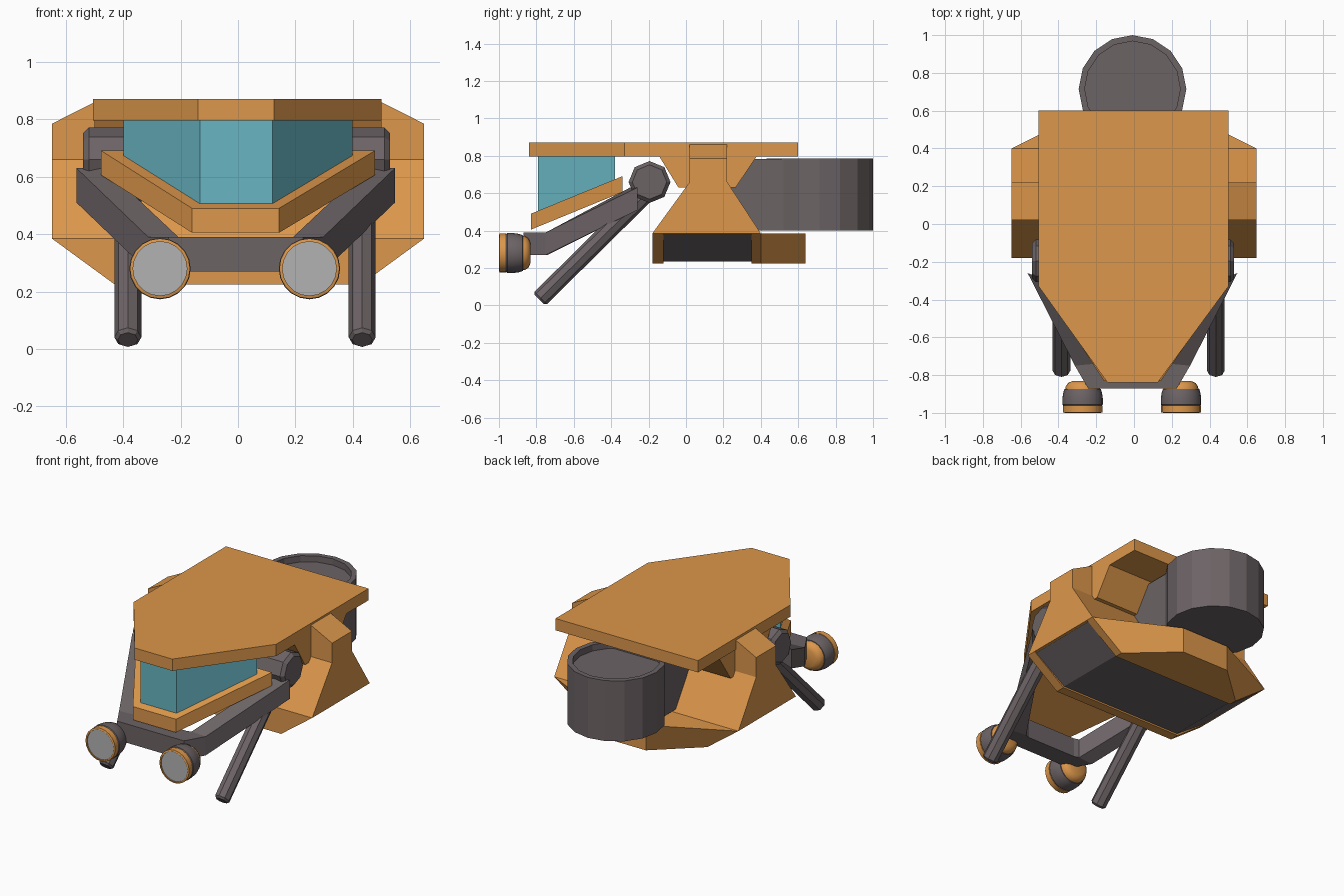
import bpy, bmesh
from math import sin, cos, pi
from mathutils import Vector

if "Cube" in bpy.data.objects:
    bpy.data.objects.remove(bpy.data.objects["Cube"])


def material(name, rgb):
    m = bpy.data.materials.new(name)
    m.diffuse_color = (*rgb, 1)
    m.use_nodes = True
    m.node_tree.nodes["Principled BSDF"].inputs["Base Color"].default_value = m.diffuse_color
    return m


ORANGE = material("orange_paint", (0.72, 0.31, 0.07))
GREY = material("dark_metal", (0.15, 0.125, 0.13))
GLASS = material("teal_glass", (0.14, 0.47, 0.55))
LENS = material("lamp_lens", (0.45, 0.45, 0.45))


def loft(name, rings, mat, smooth=False):
    """Skin matching closed rings and cap both ends."""
    bm = bmesh.new()
    vs = [[bm.verts.new(p) for p in r] for r in rings]
    n = len(rings[0])
    for a, b in zip(vs, vs[1:]):
        for i in range(n):
            j = (i + 1) % n
            bm.faces.new((a[i], a[j], b[j], b[i]))
    bm.faces.new(vs[0][::-1])
    bm.faces.new(vs[-1])
    bmesh.ops.recalc_face_normals(bm, faces=bm.faces)
    me = bpy.data.meshes.new(name)
    bm.to_mesh(me)
    bm.free()
    me.materials.append(mat)
    ob = bpy.data.objects.new(name, me)
    bpy.context.collection.objects.link(ob)
    if smooth:
        bpy.ops.object.select_all(action='DESELECT')
        ob.select_set(True)
        bpy.context.view_layer.objects.active = ob
        bpy.ops.object.shade_smooth_by_angle(angle=0.6)
    return ob


def lathe(name, origin, axis, profile, n, mat, smooth=False):
    """Revolve (radius, distance) pairs round an axis through origin."""
    o, d = Vector(origin), Vector(axis).normalized()
    u = Vector((1, 0, 0)) if abs(d.x) < 0.9 else Vector((0, 0, 1))
    w = d.cross(u)
    rings = [[o + d * t + (u * cos(2 * pi * i / n) + w * sin(2 * pi * i / n)) * r
              for i in range(n)] for r, t in profile]
    return loft(name, rings, mat, smooth)


def rod(name, a, b, r, c, mat):
    """Octagonal bar with chamfered ends."""
    d = Vector(b) - Vector(a)
    length = d.length
    lathe(name, a, d, [(r - c, 0), (r, c), (r, length - c), (r - c, length)], 8, mat)


def slab(name, plan, low, high, mat):
    """Plan outline raised between two height functions of y."""
    loft(name, [[(x, y, low(y)) for x, y in plan], [(x, y, high(y)) for x, y in plan]], mat)


def box_rings(levels):
    """Rectangles given as (half width, y min, y max, z)."""
    return [[(-w, a, z), (w, a, z), (w, b, z), (-w, b, z)] for w, a, b, z in levels]


# Roof plate
slab("roof", [(-.505, .6), (.5, .6), (.5, -.33), (.125, -.84), (-.14, -.84), (-.505, -.33)],
     lambda y: .797, lambda y: .872, ORANGE)

# Cab window and sloping sill
sill_top = lambda y: .49 + (y + .83) * .41
slab("window", [(-.4, -.38), (.4, -.38), (.12, -.79), (-.133, -.79)],
     lambda y: sill_top(y) - .01, lambda y: .8, GLASS)
slab("window_sill", [(-.477, -.34), (.477, -.34), (.143, -.83), (-.16, -.83)],
     lambda y: sill_top(y) - .085, sill_top, ORANGE)


# Lower hull with tapered tail and a recessed underside band
def hull_ring(y, d=0.0, top=.385):
    x1, x2, z = .649 - 1.2 * d, .43 - .5 * d, .225 + d
    return [(-x1, y, top), (-x2, y, z), (x2, y, z), (x1, y, top)]


tail = [(-.165, .64, .385), (-.165, .64, .225), (.165, .64, .225), (.165, .64, .385)]
loft("lower_hull", [hull_ring(-.18), hull_ring(-.12), hull_ring(-.12, .03), hull_ring(.35, .03),
                    hull_ring(.35), hull_ring(.4), tail], ORANGE)
loft("underside_panel", [hull_ring(-.12, .01, .38), hull_ring(.35, .01, .38)], GREY)

# Flared upper hull rising into the neck, and the roof support
loft("upper_hull", box_rings([(.649, -.18, .4, .385), (.649, .02, .22, .66),
                              (.649, .02, .22, .785), (.5, .02, .22, .86)]), ORANGE)
loft("roof_support", box_rings([(.5, -.04, .265, .63), (.5, -.145, .38, .8)]), ORANGE)

# Rear drum with open rim, and its mounting block
lathe("rear_drum", (-.008, .715, 0), (0, 0, 1),
      [(.285, .4), (.285, .785), (.253, .785), (.253, .745)], 16, GREY)
loft("drum_mount", box_rings([(.2, .15, .52, .4), (.2, .15, .52, .784)]), GREY)

# Cross axle and sloping legs
rod("axle", (-.54, -.195, .66), (.53, -.195, .66), .112, .02, GREY)
for side, x in (("left", -.384), ("right", .433)):
    rod(side + "_leg", (x, -.19, .62), (x, -.785, .032), .047, .012, GREY)

# Bumper frame: centre bar with arms rising backwards
stations = [((.555, -.26), (.455, -.3), .51), ((.305, -.75), (.2, -.74), .27),
            ((.235, -.87), (.17, -.75), .27)]
rings = []
for s, row in ((-1, stations), (1, stations[::-1])):
    for o, i, z in row:
        xo, xi = s * o[0] - .008, s * i[0] - .008
        rings.append([(xo, o[1], z), (xo, o[1], z + .12), (xi, i[1], z + .12), (xi, i[1], z)])
loft("bumper_frame", rings, GREY)

# Headlamps: rim, lens, housing and domed back
for side, x in (("left", -.272), ("right", .249)):
    at = (x, -1, .28)
    def lamp(part, prof, mat):
        lathe(f"{side}_lamp_{part}", at, (0, 1, 0), prof, 20, mat, True)
    lamp("rim", [(.094, .012), (.094, 0), (.105, .003), (.105, .038), (.09, .04)], ORANGE)
    lamp("lens", [(.094, .006), (.094, .03)], LENS)
    lamp("housing", [(.1, .037), (.107, .045), (.107, .075), (.103, .105), (.096, .127), (.08, .13)], GREY)
    lamp("back", [(.093, .12), (.09, .14), (.078, .158), (.055, .168)], ORANGE)
